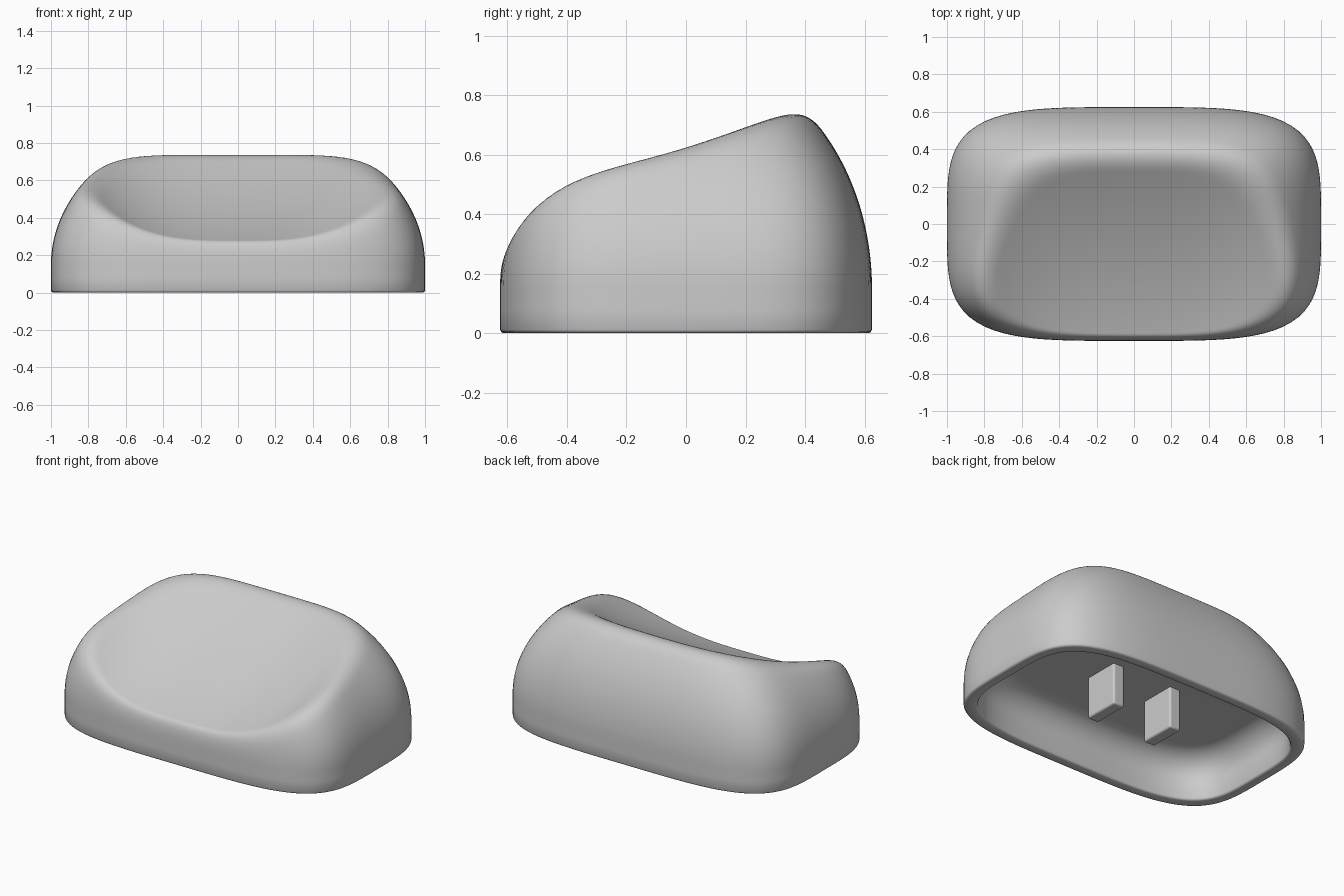
import bpy, bmesh, math

cube = bpy.data.objects.get("Cube")
if cube:
    bpy.data.objects.remove(cube, do_unlink=True)

HALF_X, HALF_Y = 1.0, 0.625
SEGMENTS, RINGS = 128, 56
SHOULDER, DOME = 0.15, 0.78
CEILING = 0.28

grey = bpy.data.materials.new("plain_grey")
grey.use_nodes = True
grey.diffuse_color = (0.6, 0.6, 0.6, 1)
grey.node_tree.nodes["Principled BSDF"].inputs["Base Color"].default_value = (0.6, 0.6, 0.6, 1)


def finish(bm, name):
    bmesh.ops.recalc_face_normals(bm, faces=bm.faces[:])
    mesh = bpy.data.meshes.new(name)
    bm.to_mesh(mesh)
    bm.free()
    obj = bpy.data.objects.new(name, mesh)
    bpy.context.collection.objects.link(obj)
    mesh.materials.append(grey)
    bpy.ops.object.select_all(action='DESELECT')
    obj.select_set(True)
    bpy.context.view_layer.objects.active = obj
    bpy.ops.object.shade_smooth_by_angle(angle=math.radians(40))
    return obj


def outline(i):
    # rounded-rectangle outline as a fourth-power superellipse
    a = 2 * math.pi * i / SEGMENTS
    c, s = math.cos(a), math.sin(a)
    r = (c ** 4 + s ** 4) ** -0.25
    return c * r, s * r


def dish(x, y):
    # sloping scooped top whose sides rise more towards the front
    return 0.532 + 0.55 * y + 0.2 * y * y + (0.28 - 0.2 * y) * abs(x) ** 3


def blend(a, b, k=0.14):
    # smooth minimum, rounds the edge between wall and dish
    h = max(k - abs(a - b), 0) / k
    return min(a, b) - h * h * k / 4


def add_ring(bm, half_x, half_y, height):
    ring = []
    for i in range(SEGMENTS):
        u, v = outline(i)
        x, y = half_x * u, half_y * v
        ring.append(bm.verts.new((x, y, height(x, y))))
    return ring


# Cap shell: one loft from the top centre, down the wall and up inside
bm = bmesh.new()
rings = []
for j in range(1, RINGS + 1):
    t = math.pi / 2 * j / RINGS
    wall = SHOULDER + DOME * math.cos(t)
    rings.append(add_ring(bm, HALF_X * math.sin(t), HALF_Y * math.sin(t),
                          lambda x, y: blend(wall, dish(x, y))))

# lower wall, rounded bottom lip and inner wall as inset and height
for inset, z in ((0, 0.08), (0, 0.012), (0.004, 0.004), (0.012, 0),
                 (0.058, 0), (0.066, 0.004), (0.07, 0.012), (0.075, 0.12)):
    rings.append(add_ring(bm, HALF_X - inset, HALF_Y - inset, lambda x, y: z))

# rounded corner into the inner ceiling
for j in range(1, 11):
    t = math.pi / 2 * j / 10
    inset = 0.075 + 0.15 * (1 - math.cos(t))
    z = 0.12 + (CEILING - 0.12) * math.sin(t)
    rings.append(add_ring(bm, HALF_X - inset, HALF_Y - inset, lambda x, y: z))

for upper, lower in zip(rings, rings[1:]):
    for i in range(SEGMENTS):
        k = (i + 1) % SEGMENTS
        bm.faces.new((upper[i], upper[k], lower[k], lower[i]))

for ring, z in ((rings[0], dish(0, 0)), (rings[-1], CEILING)):
    centre = bm.verts.new((0, 0, z))
    for i in range(SEGMENTS):
        bm.faces.new((centre, ring[i], ring[(i + 1) % SEGMENTS]))
finish(bm, "cap_shell")

# Two mounting prongs hanging from the ceiling
for side, x in (("left", 0.215), ("right", -0.215)):
    bm = bmesh.new()
    bmesh.ops.create_cube(bm, size=1)
    for v in bm.verts:
        v.co = (x + v.co.x * 0.08, v.co.y * 0.24, 0.16 + v.co.z * 0.3)
    prong = finish(bm, side + "_prong")
    bevel = prong.modifiers.new("rounded_edges", 'BEVEL')
    bevel.width = 0.012
    bevel.segments = 3
